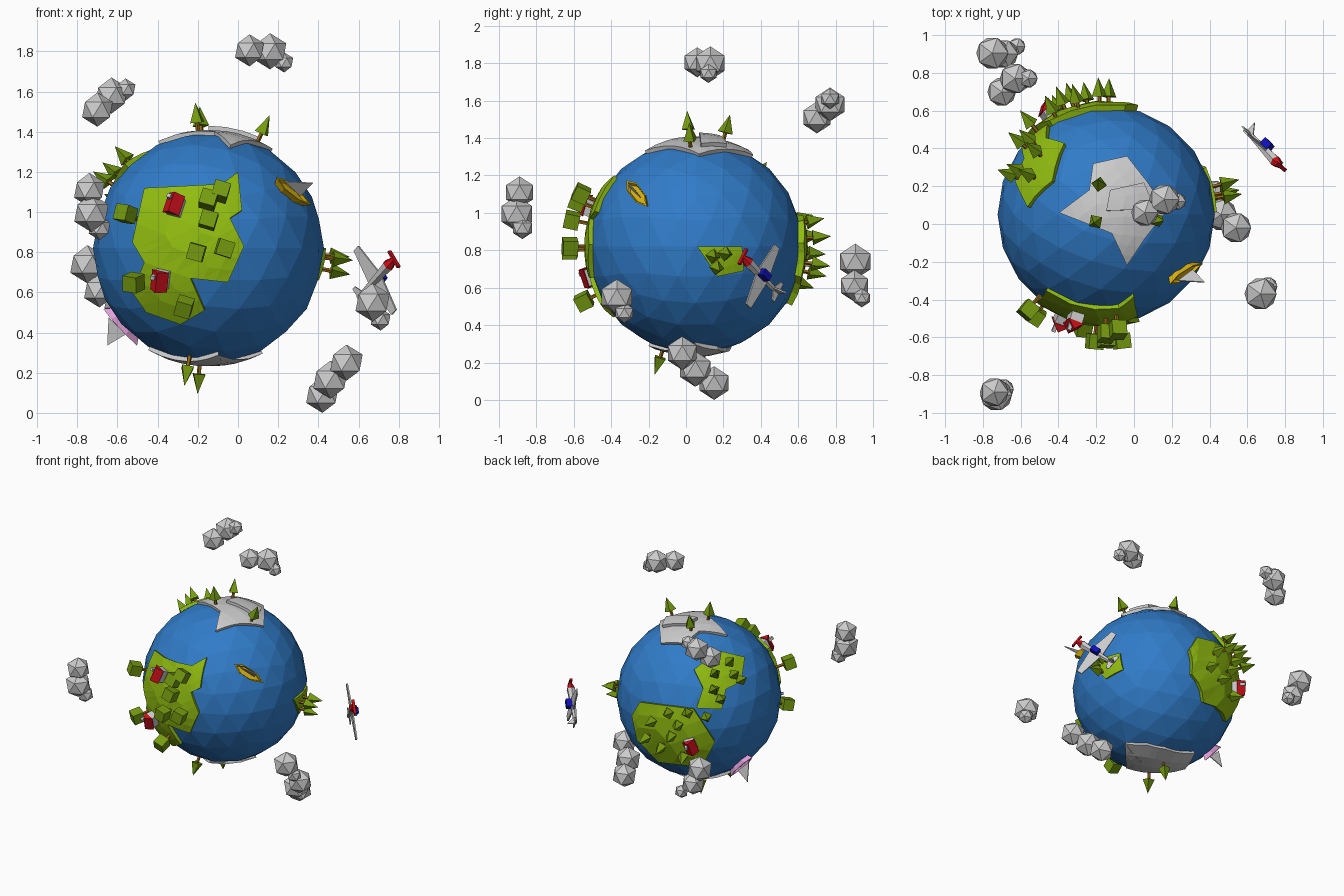
import bpy, bmesh
from math import radians, sin, cos, sqrt
from mathutils import Vector, Matrix

if "Cube" in bpy.data.objects:
    bpy.data.objects.remove(bpy.data.objects["Cube"])

C = Vector((-0.147, 0.05, 0.82))   # globe centre
R = 0.57                           # globe radius


def material(name, rgb):
    m = bpy.data.materials.new(name)
    m.diffuse_color = (*rgb, 1)
    m.use_nodes = True
    m.node_tree.nodes["Principled BSDF"].inputs["Base Color"].default_value = m.diffuse_color
    return m


WATER = material("water", (0.03, 0.2, 0.58))
LAND = material("grass", (0.28, 0.5, 0.005))
LEAF = material("leaf", (0.18, 0.33, 0.005))
WOOD = material("wood", (0.3, 0.14, 0.01))
RED = material("red", (0.6, 0.005, 0.01))
BLUE = material("blue", (0.005, 0.005, 0.5))
YELLOW = material("yellow", (0.7, 0.45, 0.005))
PINK = material("pink", (0.75, 0.35, 0.7))

# viewing directions (azimuth, elevation) used to place things on the globe
FRONT, RIGHT, TOP, BELOW, BACK = (-90, 0), (0, 0), (-90, 90), (-90, -90), (127, 24)


def on_globe(view, s, t, r):
    """Direction from the globe centre of the point seen at (s, t) at radius r."""
    a, e = radians(view[0]), radians(view[1])
    c = Vector((cos(e) * cos(a), cos(e) * sin(a), sin(e)))
    right = Vector((-sin(a), cos(a), 0))
    up = Vector((-sin(e) * cos(a), -sin(e) * sin(a), cos(e)))
    return (right * s + up * t + c * sqrt(max(0, r * r - s * s - t * t))).normalized()


def frame(loc, up, fwd=Vector((0.3, 0.2, 1))):
    """Matrix with local z along up and local x along fwd."""
    z = Vector(up).normalized()
    y = z.cross(Vector(fwd)).normalized()
    m = Matrix((y.cross(z), y, z)).transposed().to_4x4()
    m.translation = loc
    return m


def finish(name, bm, mat=None, mtx=Matrix()):
    bmesh.ops.recalc_face_normals(bm, faces=bm.faces[:])
    me = bpy.data.meshes.new(name)
    bm.to_mesh(me)
    bm.free()
    ob = bpy.data.objects.new(name, me)
    ob.matrix_world = mtx
    if mat:
        me.materials.append(mat)
    bpy.context.collection.objects.link(ob)
    return ob


def ball(name, loc, r, sub, mat=None):
    bm = bmesh.new()
    bmesh.ops.create_icosphere(bm, subdivisions=sub, radius=r)
    finish(name, bm, mat, Matrix.Translation(loc))


def cone(name, mtx, r1, r2, depth, z, n, mat):
    bm = bmesh.new()
    bmesh.ops.create_cone(bm, cap_ends=True, segments=n, radius1=r1, radius2=r2, depth=depth)
    finish(name, bm, mat, mtx @ Matrix.Translation((0, 0, z)))


def box(name, mtx, size, at, mat=None):
    bm = bmesh.new()
    bmesh.ops.create_cube(bm, size=1, matrix=Matrix.Translation(at) @ Matrix.Diagonal((*size, 1)))
    finish(name, bm, mat, mtx)


def slab(name, mtx, pts, offset, mat=None):
    """Closed polygon extruded by an offset vector."""
    bm = bmesh.new()
    f = bm.faces.new([bm.verts.new(p) for p in pts])
    new = bmesh.ops.extrude_face_region(bm, geom=[f], use_keep_orig=True)["geom"]
    bmesh.ops.translate(bm, vec=offset, verts=[v for v in new if isinstance(v, bmesh.types.BMVert)])
    finish(name, bm, mat, mtx)


def patch(name, view, pts, h, mat=None):
    """Raised plate of land wrapped onto the globe."""
    bm = bmesh.new()
    f = bm.faces.new([bm.verts.new((s, t, 0)) for s, t in pts])
    bmesh.ops.triangulate(bm, faces=[f])
    bmesh.ops.subdivide_edges(bm, edges=bm.edges[:], cuts=2, use_grid_fill=True)
    for v in bm.verts:
        v.co = C + on_globe(view, v.co.x, v.co.y, R + h) * (R - 0.03)
    new = bmesh.ops.extrude_face_region(bm, geom=bm.faces[:])["geom"]
    for v in new:
        if isinstance(v, bmesh.types.BMVert):
            v.co = C + (v.co - C).normalized() * (R + h)
    finish(name, bm, mat)


# globe and land
ball("globe", C, R + 0.005, 3, WATER)
patch("front_continent", FRONT, [
    (-.32, .30), (.067, .32), (.147, .38), (.167, .19), (.107, .15), (.177, .01), (.097, -.17),
    (-.09, -.15), (-.02, -.31), (-.14, -.38), (-.31, -.32), (-.38, -.22), (-.32, -.07), (-.38, .03)],
    .025, LAND)
patch("back_continent", BACK, [
    (-.43, -.035), (-.06, -.085), (.09, -.32), (0, -.5), (-.30, -.46), (-.45, -.30), (-.485, -.13)],
    .035, LAND)
patch("side_continent", BACK, [
    (-.05, .19), (.12, .32), (.31, .27), (.28, .10), (.17, .05), (.14, -.09), (-.04, -.08), (.01, .06)],
    .025, LAND)
patch("small_island", RIGHT, [(.01, 0), (.25, 0), (.26, -.13), (.12, -.16)], .015, LAND)
patch("north_ice", TOP, [
    (-.07, .27), (.11, .31), (.22, .17), (.32, .02), (.21, -.12), (.11, -.27), (.03, -.10),
    (-.25, .01), (-.09, .13)], .02)
patch("north_ice_step", TOP, [(.02, .13), (.2, .17), (.26, .03), (0, .02)], .04)
patch("south_ice", BELOW, [
    (-.30, .03), (-.2, -.2), (.05, -.17), (.17, -.12), (.27, 0), (.08, .05), (.05, .25), (-.1, .14)], .02)


# trees: pine cones and box crowns on trunks, placed by where the crown is seen
def tree(view, s, t, pine):
    d = on_globe(view, s, t, .67)
    m = frame(C + d * (R + .02), d)
    cone("tree_trunk", m, .011, .011, .08, .02, 5, WOOD)
    if pine:
        cone("pine_crown", m, .042, 0, .1, .09, 4, LEAF)
    else:
        box("box_crown", m, (.08, .08, .08), (0, 0, .085), LEAF)


for s, t in [(-.41, .17), (.06, .28), (0, .14), (0, .24), (-.06, -.02), (.08, 0), (-.37, -.17), (-.12, -.29)]:
    tree(FRONT, s, t, False)
for s, t in [(-.25, -.12), (-.11, -.12), (-.18, -.21), (-.37, -.18), (-.41, -.3), (-.30, -.37), (.03, -.15),
             (-.23, -.29), (-.14, -.44), (.21, .25), (.29, .12), (.14, -.02), (.09, .05), (.24, .16), (.1, .17)]:
    tree(BACK, s, t, True)
for s, t in [(-.04, .17), (-.06, -.04), (.28, -.03)]:
    tree(TOP, s, t, True)
for s, t in [(-.11, .2), (-.05, -.05)]:
    tree(BELOW, s, t, True)
for s, t in [(.10, -.055), (.12, -.12), (.17, -.04)]:
    tree(RIGHT, s, t, True)

# houses with gabled roofs and chimneys
for view, s, t in [(FRONT, -.17, .215), (FRONT, -.24, -.16), (BACK, -.08, -.345)]:
    d = on_globe(view, s, t, .63)
    m = frame(C + d * (R + .015), d)
    box("house_walls", m, (.09, .07, .08), (0, 0, .025))
    slab("house_roof", m, [(-.052, -.045, .055), (-.052, .045, .055), (-.052, 0, .1)], (.104, 0, 0), RED)
    box("house_chimney", m, (.02, .02, .05), (.025, .02, .085))

# clouds: overlapping low-poly balls
CLOUDS = [
    [(.057, .06, 1.805, .08), (.16, .13, 1.8, .09), (.23, .12, 1.745, .05)],
    [(-.70, .70, 1.51, .085), (-.63, .77, 1.58, .09), (-.56, .77, 1.61, .055)],
    [(-.75, .905, .74, .095), (-.69, .9, .61, .085), (-.62, .94, .545, .05)],
    [(-.74, -.89, 1.11, .085), (-.73, -.905, .995, .095), (-.69, -.875, .92, .06)],
    [(.67, -.37, .55, .095), (.71, -.33, .465, .055)],
    [(.42, .15, .09, .09), (.46, .05, .165, .095), (.54, -.02, .25, .09)],
]
for cloud in CLOUDS:
    for x, y, z, r in cloud:
        ball("cloud_puff", (x, y, z), r, 1)


# sailing boats: pointed hull, deck rim and a triangular sail
def boat(loc, fwd, mat):
    up = (Vector(loc) - C).normalized()
    m = frame(C + up * (R + .01), up, fwd)
    bm = bmesh.new()
    rings = []
    for k, z in ((.75, -.02), (1, .02), (.85, .02), (.75, .005)):
        rings.append([bm.verts.new((x * k, y * k, z)) for x, y in
                      [(.13, 0), (.05, .033), (-.06, .033), (-.12, 0), (-.06, -.033), (.05, -.033)]])
    for a, b in zip(rings, rings[1:]):
        for i in range(6):
            j = (i + 1) % 6
            bm.faces.new((a[i], a[j], b[j], b[i]))
    bm.faces.new(rings[0])
    bm.faces.new(rings[-1])
    finish("boat_hull", bm, mat, m)
    slab("boat_sail", m, [(.05, 0, .02), (-.07, 0, .03), (.03, 0, .13)], (0, .006, 0))


boat((.28, -.27, 1.11), (.175, .12, -.15), YELLOW)
boat((-.59, .16, .43), (.2, .02, -.17), PINK)

# aeroplane: tapered body, wings, tail, cockpit, red nose and propeller
m = frame((.68, .405, .66), (.685, .716, .06), (.55, -.575, .6))
along = m @ Matrix.Rotation(radians(90), 4, 'Y')
cone("plane_body", along, .012, .03, .27, -.01, 6, None)
cone("plane_nose", along, .032, .012, .05, .15, 6, RED)
box("plane_propeller", m, (.012, .1, .02), (.175, 0, 0), RED)
box("plane_cockpit", m, (.06, .04, .04), (.01, 0, .03), BLUE)
slab("plane_wings", m, [(.05, 0, 0), (.02, .2, 0), (-.02, .2, 0), (-.045, 0, 0), (-.02, -.2, 0), (.02, -.2, 0)],
     (0, 0, .01))
slab("plane_tailplane", m, [(-.1, 0, 0), (-.13, .06, 0), (-.15, .06, 0), (-.15, -.06, 0), (-.13, -.06, 0)],
     (0, 0, .008))
slab("plane_fin", m, [(-.1, -.004, .01), (-.15, -.004, .06), (-.15, -.004, 0)], (0, .008, 0))
